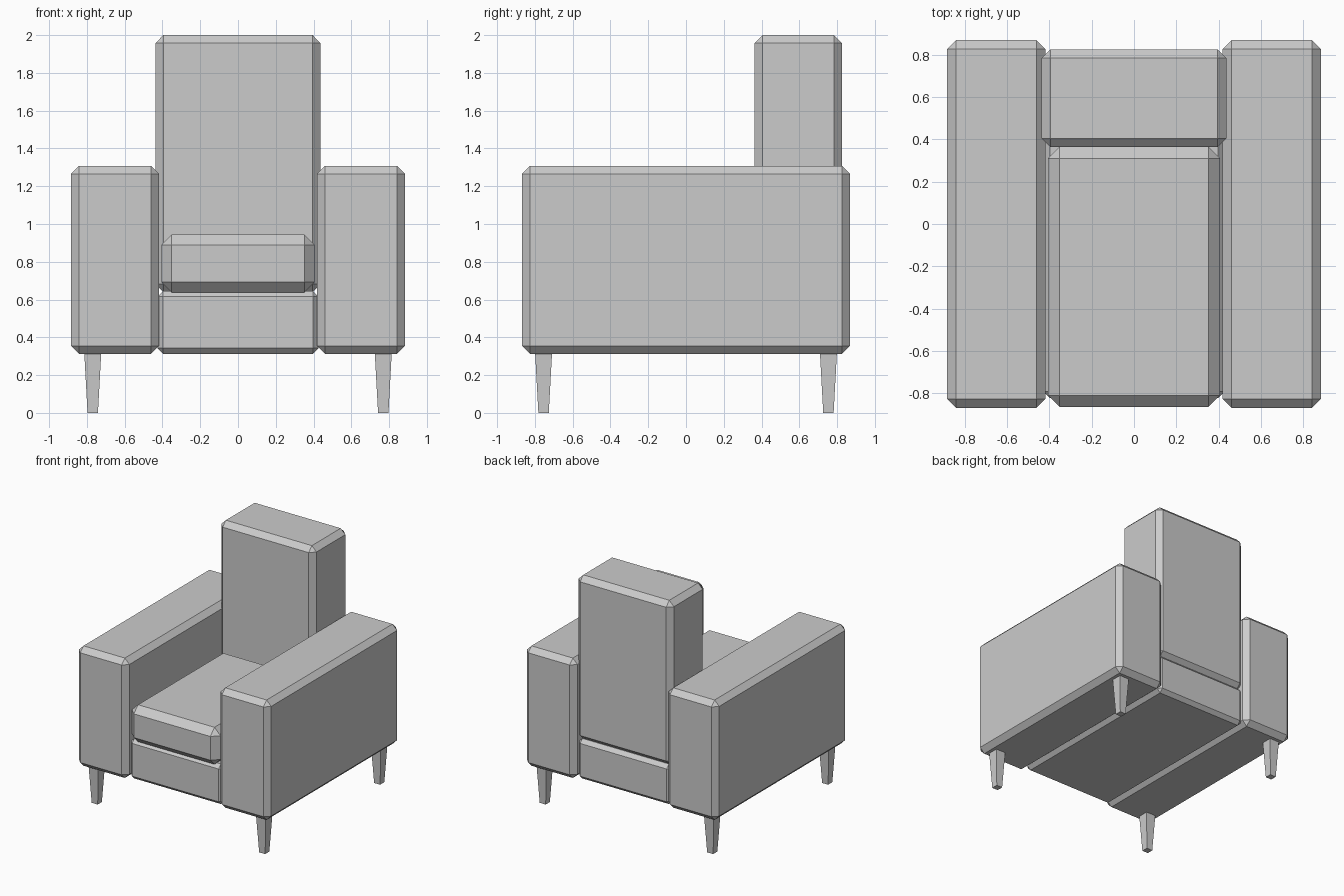
import bpy, bmesh
from mathutils import Matrix, Vector

if "Cube" in bpy.data.objects:
    bpy.data.objects.remove(bpy.data.objects["Cube"])


def finish(name, bm):
    mesh = bpy.data.meshes.new(name)
    bm.to_mesh(mesh)
    bm.free()
    obj = bpy.data.objects.new(name, mesh)
    bpy.context.collection.objects.link(obj)
    return obj


def chamfered_box(name, lo, hi, chamfer):
    lo, hi = Vector(lo), Vector(hi)
    bm = bmesh.new()
    bmesh.ops.create_cube(bm, size=1, matrix=Matrix.Translation((lo + hi) / 2)
                          @ Matrix.Diagonal((*(hi - lo), 1)))
    obj = finish(name, bm)
    bevel = obj.modifiers.new("chamfer", 'BEVEL')
    bevel.width = chamfer
    bevel.segments = 1
    bevel.limit_method = 'NONE'
    return obj


def tapered_leg(name, x, y, height, top, bottom):
    bm = bmesh.new()
    bmesh.ops.create_cube(bm, size=1)
    for v in bm.verts:
        width = top if v.co.z > 0 else bottom
        v.co = (x + v.co.x * width, y + v.co.y * width, (v.co.z + 0.5) * height)
    return finish(name, bm)


# Body: base, seat cushion and tall back
chamfered_box("base", (-0.427, -0.822, 0.313), (0.427, 0.822, 0.645), 0.03)
chamfered_box("seat_cushion", (-0.406, -0.865, 0.637), (0.406, 0.365, 0.944), 0.055)
chamfered_box("back_cushion", (-0.437, 0.363, 0.64), (0.437, 0.825, 2.0), 0.042)

# Arms and legs, mirrored left and right
for side, s in (("left", -1), ("right", 1)):
    x0, x1 = sorted((s * 0.419, s * 0.883))
    chamfered_box(side + "_arm", (x0, -0.868, 0.313), (x1, 0.868, 1.308), 0.042)
    for end, y in (("front", -0.754), ("back", 0.754)):
        tapered_leg(f"{end}_{side}_leg", s * 0.769, y, 0.32, 0.09, 0.055)
